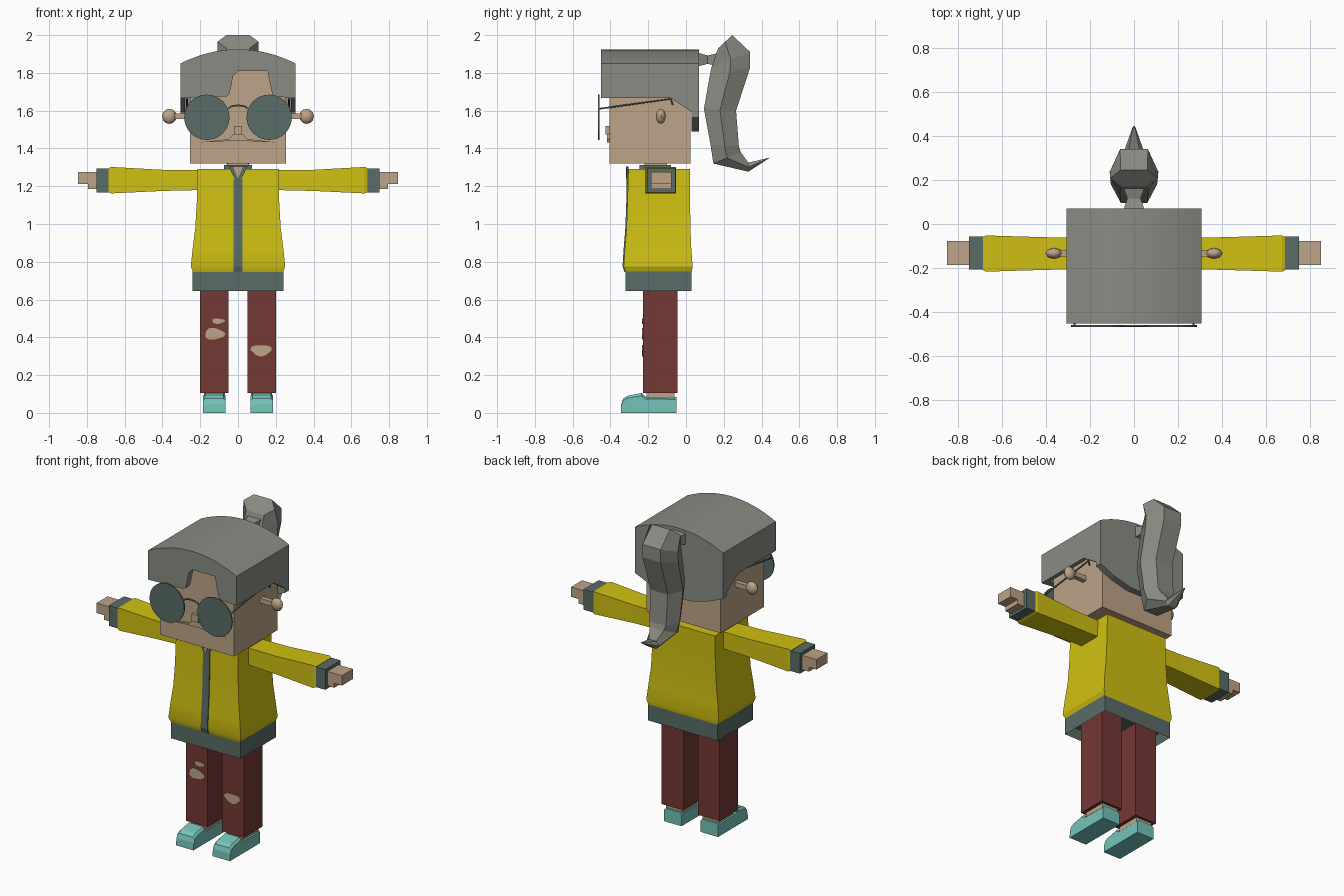
import bpy, bmesh, math
from mathutils import Matrix, Vector

cube = bpy.data.objects.get("Cube")
if cube:
    bpy.data.objects.remove(cube)


def material(name, rgb):
    m = bpy.data.materials.new(name)
    m.use_nodes = True
    m.diffuse_color = (*rgb, 1)
    m.node_tree.nodes["Principled BSDF"].inputs["Base Color"].default_value = (*rgb, 1)
    return m


HAIR = material("grey hair", (.25, .26, .225))
SKIN = material("skin", (.51, .37, .245))
YELLOW = material("yellow cloth", (.63, .53, .006))
TEAL = material("dark teal", (.1, .15, .135))
RED = material("dark red cloth", (.175, .04, .034))
AQUA = material("aqua shoe", (.175, .55, .49))


def finish(name, bm, mat, smooth=None):
    bmesh.ops.recalc_face_normals(bm, faces=bm.faces)
    me = bpy.data.meshes.new(name)
    bm.to_mesh(me)
    bm.free()
    me.materials.append(mat)
    ob = bpy.data.objects.new(name, me)
    bpy.context.collection.objects.link(ob)
    if smooth:
        bpy.ops.object.select_all(action='DESELECT')
        ob.select_set(True)
        bpy.context.view_layer.objects.active = ob
        bpy.ops.object.shade_smooth_by_angle(angle=math.radians(smooth))
    return ob


def loft(name, rings, mat, smooth=None):
    """Skin a list of equal-length closed rings and cap both ends."""
    bm = bmesh.new()
    vs = [[bm.verts.new(p) for p in r] for r in rings]
    n = len(vs[0])
    for a, b in zip(vs, vs[1:]):
        for i in range(n):
            j = (i + 1) % n
            bm.faces.new((a[i], a[j], b[j], b[i]))
    bm.faces.new(vs[0])
    bm.faces.new(vs[-1])
    return finish(name, bm, mat, smooth)


def prism(name, pts, axis, a, b, mat, smooth=None):
    """Extrude a 2D outline along an axis from a to b."""
    def place(p, d):
        q = list(p)
        q.insert("xyz".index(axis), d)
        return q
    return loft(name, [[place(p, d) for p in pts] for d in (a, b)], mat, smooth)


def rect(a0, a1, b0, b1):
    return [(a0, b0), (a1, b0), (a1, b1), (a0, b1)]


def box(name, x, y, z, mat):
    return prism(name, rect(*x, *y), "z", *z, mat)


def tube(name, pts, r, mat):
    cu = bpy.data.curves.new(name, 'CURVE')
    cu.dimensions = '3D'
    cu.bevel_depth = r
    cu.bevel_resolution = 1
    cu.use_fill_caps = True
    sp = cu.splines.new('POLY')
    sp.points.add(len(pts) - 1)
    for p, q in zip(sp.points, pts):
        p.co = (*q, 1)
    cu.materials.append(mat)
    ob = bpy.data.objects.new(name, cu)
    bpy.context.collection.objects.link(ob)


def span(s, a, b):
    return sorted((s * a, s * b))


# Head, nose and upper lip
box("head", (-.255, .255), (-.405, .025), (1.32, 1.83), SKIN)
box("nose", (-.022, .022), (-.425, -.4), (1.475, 1.52), SKIN)
prism("upper_lip", [(-.2, 1.432), (-.05, 1.45), (-.02, 1.478), (.02, 1.478),
                    (.05, 1.45), (.2, 1.432), (.03, 1.44), (-.03, 1.44)],
      "y", -.417, -.4, SKIN)

# Hair: arched crown, fringe with a notch, side and back panels
W = .305
arch = [(x, 1.85 + .075 * (1 - (x / W) ** 2)) for x in (W * i / 8 for i in range(8, -9, -1))]
prism("hair_crown", [(-W, 1.81), (W, 1.81)] + arch, "y", -.45, .07, HAIR, 30)
prism("hair_fringe", [(-W, 1.667), (-.06, 1.675), (-.045, 1.69), (-.025, 1.785), (0, 1.81),
                      (.157, 1.81), (.165, 1.76), (.185, 1.675), (W, 1.667), (W, 1.82), (-W, 1.82)],
      "y", -.45, -.41, HAIR)
prism("hair_back", [(-W, 1.565), (-.2, 1.52), (-.08, 1.49), (.08, 1.49), (.2, 1.52),
                    (W, 1.565), (W, 1.82), (-W, 1.82)], "y", .03, .07, HAIR)
for s, side in ((1, "left"), (-1, "right")):
    prism("hair_side_" + side, [(-.45, 1.667), (-.08, 1.667), (.07, 1.565), (.07, 1.82), (-.45, 1.82)],
          "x", s * W, s * .28, HAIR)


# Ponytail: six-sided sections given by front point, back point and half width
def tail_ring(f, b, w):
    m = ((f[0] + b[0]) / 2, (f[1] + b[1]) / 2)
    n = w * .57
    return [(-n, *f), (n, *f), (w, *m), (n, *b), (-n, *b), (-w, *m)]


loft("ponytail", [tail_ring(*t) for t in (
    ((.17, 1.93), (.245, 2), .108),
    ((.135, 1.83), (.34, 1.91), .11),
    ((.125, 1.78), (.34, 1.83), .11),
    ((.095, 1.61), (.265, 1.6), .105),
    ((.13, 1.42), (.28, 1.41), .1),
    ((.145, 1.32), (.29, 1.38), .085),
    ((.33, 1.277), (.33, 1.325), .045),
    ((.435, 1.345), (.445, 1.352), .006))], HAIR)
loft("hair_tie", [[(x * w, y, 1.87 + z * h) for x, z in rect(-1, 1, -1, 1)] for y, w, h in (
    (.06, .05, .037), (.115, .03, .022), (.17, .05, .035))], HAIR)

# Round glasses
for s, side in ((1, "left"), (-1, "right")):
    bm = bmesh.new()
    bmesh.ops.create_cone(bm, cap_ends=True, segments=32, radius1=.12, radius2=.12, depth=.008,
                          matrix=Matrix.Translation((s * .165, -.462, 1.565)) @ Matrix.Rotation(math.pi / 2, 4, 'X'))
    finish("lens_" + side, bm, TEAL, 30)
    tube("glasses_arm_" + side, [(s * .27, -.46, 1.61), (s * .27, -.08, 1.662), (s * .27, -.07, 1.63)], .005, TEAL)
tube("glasses_bridge", [(.05 * math.cos(a), -.462, 1.61 + .018 * math.sin(a))
                        for a in (math.pi * i / 6 for i in range(7))], .005, TEAL)

# Neck, collar and jacket body
box("neck", (-.055, .055), (-.22, -.1), (1.25, 1.33), SKIN)
box("collar", (-.075, .075), (-.245, -.08), (1.28, 1.313), TEAL)
body = [(1.29, .215, -.305, .022), (1.12, .218, -.31, .022), (.98, .226, -.315, .023),
        (.87, .24, -.324, .028), (.775, .25, -.33, .035), (.745, .238, -.32, .03)]
loft("jacket", [[(x, y, z) for x, y in rect(-w, w, y0, y1)] for z, w, y0, y1 in body], YELLOW, 25)
loft("zip", [[(x, y, z) for x, y in rect(-.023, .023, y0 - .006, y0 + .01)]
             for z, w, y0, y1 in [(1.235, .2, -.307, 0)] + body[1:]], TEAL)
prism("lapels", [(-.05, 1.305), (0, 1.2), (.05, 1.305)], "y", -.314, -.305, TEAL)
prism("open_neck", [(-.026, 1.305), (0, 1.24), (.026, 1.305)], "y", -.318, -.312, SKIN)

# Waistband, hollow underneath
bm = bmesh.new()
bmesh.ops.create_cube(bm, size=1, matrix=Matrix.Translation((0, -.145, .697)) @ Matrix.Diagonal((.48, .35, .104, 1)))
bm.normal_update()
base = min(bm.faces, key=lambda f: f.calc_center_median().z)
bmesh.ops.inset_region(bm, faces=[base], thickness=.018)
bmesh.ops.translate(bm, verts=base.verts, vec=Vector((0, 0, .06)))
finish("waistband", bm, TEAL)

for s, side in ((1, "left"), (-1, "right")):
    # Ear: thin stalk and faceted knob
    prism("ear_stalk_" + side, rect(-.147, -.117, 1.555, 1.585), "x", s * .24, s * .34, SKIN)
    bm = bmesh.new()
    bmesh.ops.create_uvsphere(bm, u_segments=8, v_segments=6, radius=1,
                              matrix=Matrix.Translation((s * .363, -.133, 1.57)) @ Matrix.Diagonal((.039, .026, .04, 1)))
    finish("ear_" + side, bm, SKIN, 50)

    # Sleeve, cuff and hand
    loft("sleeve_" + side, [[(s * x, y, z) for y, z in rect(*r)] for x, r in (
        (.19, (-.203, -.062, 1.18, 1.285)), (.4, (-.208, -.06, 1.175, 1.287)),
        (.67, (-.216, -.052, 1.162, 1.302)), (.685, (-.21, -.058, 1.168, 1.296)))], YELLOW)
    box("cuff_" + side, span(s, .68, .748), (-.207, -.056), (1.168, 1.294), TEAL)
    box("hand_" + side, span(s, .74, .848), (-.186, -.077), (1.213, 1.275), SKIN)
    box("thumb_" + side, span(s, .74, .795), (-.186, -.077), (1.185, 1.22), SKIN)

    # Leg, ankle and shoe
    box("leg_" + side, span(s, .05, .2), (-.228, -.045), (.105, .74), RED)
    box("ankle_" + side, span(s, .07, .18), (-.21, -.062), (.06, .12), SKIN)
    shoe = [(-.345, 0), (-.343, .045), (-.333, .075), (-.31, .09), (-.235, .105), (-.215, .086),
            (-.05, .083), (-.05, 0)]
    loft("shoe_" + side, [[(s * (.126 + k), y, z * f) for y, z in shoe] for k, f in (
        (-.06, .86), (-.048, 1), (.048, 1), (.06, .86))], AQUA)


# Torn knees
def tear(name, cx, cz, w, h, wave):
    pts = []
    for i in range(12):
        a = math.tau * i / 12
        r = 1 + .13 * math.sin(3 * a + wave)
        pts.append((cx + w * r * math.cos(a), cz + h * r * math.sin(a)))
    prism(name, pts, "y", -.232, -.226, SKIN)


tear("large_tear_right", -.125, .418, .053, .031, 2)
tear("small_tear_right", -.105, .486, .034, .014, 1)
tear("knee_tear_left", .122, .332, .055, .03, 0)
